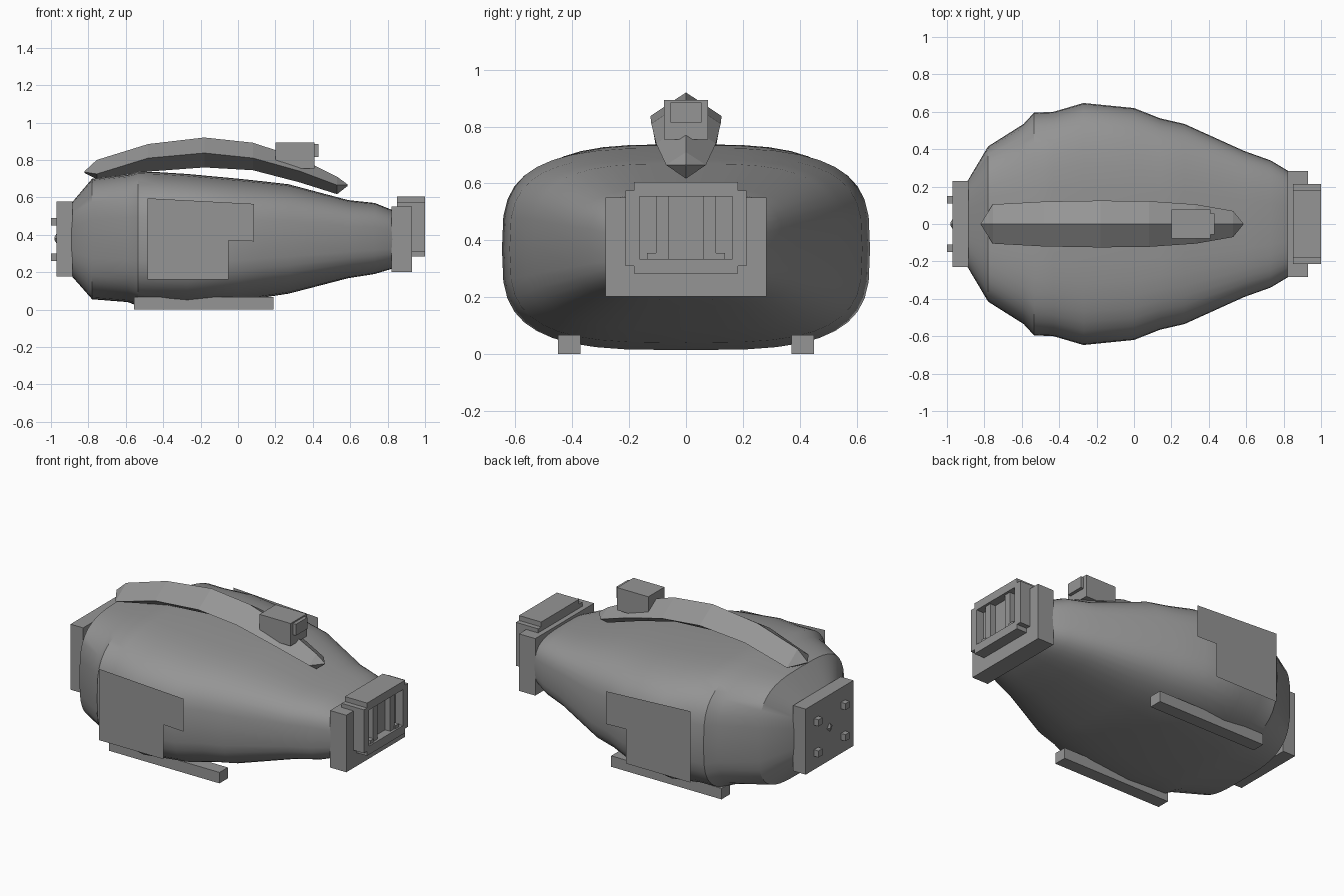
import bpy, bmesh, math

cube = bpy.data.objects.get("Cube")
if cube:
    bpy.data.objects.remove(cube, do_unlink=True)

grey = bpy.data.materials.new("hull_grey")
grey.use_nodes = True
COLOUR = (0.3, 0.3, 0.3, 1)
grey.diffuse_color = COLOUR
grey.node_tree.nodes["Principled BSDF"].inputs["Base Color"].default_value = COLOUR


def finish(name, bm, smooth=False):
    bmesh.ops.recalc_face_normals(bm, faces=bm.faces)
    mesh = bpy.data.meshes.new(name)
    bm.to_mesh(mesh)
    bm.free()
    mesh.materials.append(grey)
    ob = bpy.data.objects.new(name, mesh)
    bpy.context.collection.objects.link(ob)
    if smooth:
        bpy.ops.object.select_all(action='DESELECT')
        ob.select_set(True)
        bpy.context.view_layer.objects.active = ob
        bpy.ops.object.shade_smooth_by_angle(angle=math.radians(30))
    return ob


def box(name, xs, ys, zs):
    bm = bmesh.new()
    bmesh.ops.create_cube(bm, size=1)
    for v in bm.verts:
        v.co = [lo + (c + 0.5) * (hi - lo) for c, (lo, hi) in zip(v.co, (xs, ys, zs))]
    return finish(name, bm)


def loft(name, rings, smooth=False):
    bm = bmesh.new()
    loops = [[bm.verts.new(p) for p in ring] for ring in rings]
    n = len(loops[0])
    for a, b in zip(loops, loops[1:]):
        for i in range(n):
            j = (i + 1) % n
            bm.faces.new((a[i], a[j], b[j], b[i]))
    bm.faces.new(loops[0])
    bm.faces.new(loops[-1])
    bmesh.ops.remove_doubles(bm, verts=bm.verts, dist=0.0005)
    return finish(name, bm, smooth)


def rounded(x, w, lo, hi, n=40, power=3.3):
    ring = []
    for i in range(n):
        a = math.tau * i / n
        c, s = math.cos(a), math.sin(a)
        e = 2 / power
        ring.append((x, w * math.copysign(abs(c) ** e, c),
                     (lo + hi) / 2 + (hi - lo) / 2 * math.copysign(abs(s) ** e, s)))
    return ring


# Hull: x, half width, bottom, top
hull = [(-0.89, 0.23, 0.18, 0.57), (-0.78, 0.415, 0.055, 0.70),
        (-0.59, 0.535, 0.04, 0.72), (-0.535, 0.595, 0.02, 0.738),
        (-0.43, 0.60, 0.018, 0.735), (-0.27, 0.647, 0.014, 0.725),
        (0, 0.62, 0.04, 0.70), (0.14, 0.565, 0.065, 0.685),
        (0.27, 0.535, 0.085, 0.67), (0.59, 0.39, 0.168, 0.585),
        (0.73, 0.34, 0.19, 0.57), (0.83, 0.28, 0.22, 0.53)]
loft("hull", [rounded(*s) for s in hull], smooth=True)

# Arched dorsal fin: x, half width, keel, side edge, ridge
fin = [(-0.82, 0.002, 0.73, 0.735, 0.74), (-0.755, 0.105, 0.697, 0.725, 0.80),
       (-0.48, 0.12, 0.738, 0.81, 0.885), (-0.18, 0.125, 0.76, 0.837, 0.92),
       (0.08, 0.122, 0.745, 0.81, 0.892), (0.33, 0.105, 0.68, 0.74, 0.81),
       (0.53, 0.07, 0.617, 0.665, 0.71), (0.585, 0.002, 0.66, 0.665, 0.67)]
loft("dorsal_fin", [[(x, 0, k), (x, w, m), (x, 0, t), (x, -w, m)]
                    for x, w, k, m, t in fin])

# Sensor housing on the fin
box("sensor_housing", (0.20, 0.41), (-0.078, 0.078), (0.755, 0.893))
box("sensor_lens", (0.40, 0.43), (-0.055, 0.055), (0.815, 0.885))

# Thin side panels and skids on both sides
for side, sign in (("left", 1), ("right", -1)):
    bm = bmesh.new()
    outline = [(-0.485, 0.16), (-0.05, 0.16), (-0.05, 0.37),
               (0.085, 0.365), (0.085, 0.565), (-0.485, 0.595)]
    bm.faces.new([bm.verts.new((x, -sign * -0.649, z))
                  for x, z in (outline[::-1] if sign > 0 else outline)])
    mesh = bpy.data.meshes.new(side + "_side_panel")
    bm.to_mesh(mesh)
    bm.free()
    mesh.materials.append(grey)
    bpy.context.collection.objects.link(bpy.data.objects.new(mesh.name, mesh))
    box(side + "_skid", (-0.555, 0.19), sorted((sign * 0.37, sign * 0.45)), (0, 0.067))

# Rear plate with four studs and a small central point
box("rear_plate", (-0.97, -0.885), (-0.23, 0.23), (0.178, 0.578))
for y in (-0.13, 0.13):
    for z in (0.28, 0.47):
        box("rear_stud", (-1, -0.96), (y - 0.02, y + 0.02), (z - 0.02, z + 0.02))
loft("rear_point", [[(x, r, 0.38), (x, 0, 0.38 + r), (x, -r, 0.38), (x, 0, 0.38 - r)]
                    for x, r in ((-0.965, 0.035), (-0.98, 0.01))])

# Nose collar and stepped intake frame
box("nose_collar", (0.82, 0.93), (-0.283, 0.283), (0.202, 0.55))
box("intake_base", (0.85, 0.94), (-0.213, 0.213), (0.31, 0.575))
box("intake_back", (0.85, 0.95), (-0.183, 0.183), (0.283, 0.605))
for name, lo, hi in (("bottom", 0.283, 0.335), ("top", 0.555, 0.605)):
    box("intake_frame_" + name, (0.85, 1), (-0.183, 0.183), (lo, hi))
for side, sign in (("left", 1), ("right", -1)):
    def bar(name, xs, a, b, zs):
        box(side + name, xs, sorted((sign * a, sign * b)), zs)
    bar("_intake_frame_side", (0.85, 1), 0.163, 0.213, (0.31, 0.575))
    bar("_intake_bar", (0.94, 0.985), 0.062, 0.105, (0.335, 0.555))
    bar("_intake_foot", (0.94, 0.99), 0.10, 0.137, (0.335, 0.355))
